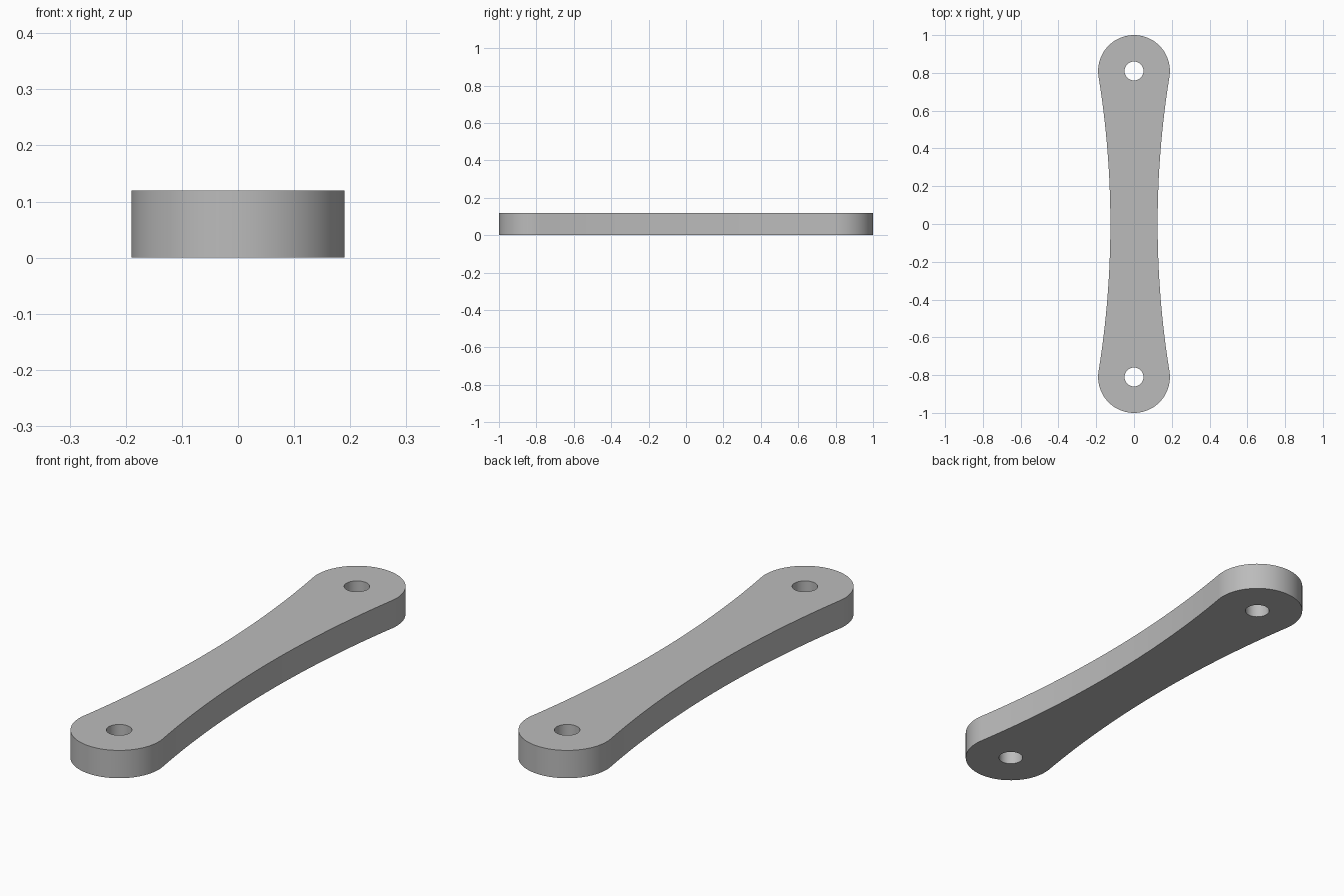
import bpy, bmesh
from math import sin, cos, pi, atan2

cube = bpy.data.objects.get("Cube")
if cube:
    bpy.data.objects.remove(cube, do_unlink=True)

THICK = 0.12      # plate thickness
END_R = 0.19      # rounded end radius
END_Y = 0.81      # hole and end centre
WAIST = 0.125     # half width at the middle
HOLE_R = 0.05

# Side arc radius that makes the waist curve tangent to both rounded ends
side_r = (WAIST**2 + END_Y**2 - END_R**2) / (2 * (END_R - WAIST))
side_x = WAIST + side_r
tilt = atan2(END_Y, side_x)


def arc(cx, cy, r, a0, a1, n):
    """Points along an arc, without the last one."""
    return [(cx + r * cos(a0 + (a1 - a0) * i / n),
             cy + r * sin(a0 + (a1 - a0) * i / n)) for i in range(n)]


# Half outline: right flank upwards, then around the far end
half = arc(side_x, 0, side_r, pi + tilt, pi - tilt, 32)
half += arc(0, END_Y, END_R, -tilt, pi + tilt, 48)
outline = half + [(-x, -y) for x, y in half]
holes = [arc(0, s * END_Y, HOLE_R, 0, 2 * pi, 48) for s in (-1, 1)]

# Filled, extruded profile with the two pin holes left open
profile = bpy.data.curves.new("link_profile", 'CURVE')
profile.dimensions = '2D'
profile.fill_mode = 'BOTH'
profile.extrude = THICK / 2
for loop in [outline] + holes:
    spline = profile.splines.new('POLY')
    spline.points.add(len(loop) - 1)
    for point, (x, y) in zip(spline.points, loop):
        point.co = (x, y, 0, 1)
    spline.use_cyclic_u = True
helper = bpy.data.objects.new("link_profile", profile)
bpy.context.collection.objects.link(helper)
bpy.context.view_layer.update()
depsgraph = bpy.context.evaluated_depsgraph_get()
mesh = bpy.data.meshes.new_from_object(helper.evaluated_get(depsgraph))
bpy.data.objects.remove(helper, do_unlink=True)

# Weld walls to caps and stand the plate on the ground
bm = bmesh.new()
bm.from_mesh(mesh)
bmesh.ops.remove_doubles(bm, verts=bm.verts, dist=0.0001)
bmesh.ops.recalc_face_normals(bm, faces=bm.faces)
bmesh.ops.translate(bm, verts=bm.verts, vec=(0, 0, THICK / 2))
bm.to_mesh(mesh)
bm.free()

# Plain grey material
grey = bpy.data.materials.new("grey")
grey.use_nodes = True
grey.diffuse_color = (0.5, 0.5, 0.5, 1)
grey.node_tree.nodes["Principled BSDF"].inputs["Base Color"].default_value = (0.5, 0.5, 0.5, 1)
mesh.materials.clear()
mesh.materials.append(grey)

link = bpy.data.objects.new("link_arm", mesh)
bpy.context.collection.objects.link(link)
bpy.ops.object.select_all(action='DESELECT')
link.select_set(True)
bpy.context.view_layer.objects.active = link
bpy.ops.object.shade_smooth_by_angle(angle=pi / 6)
